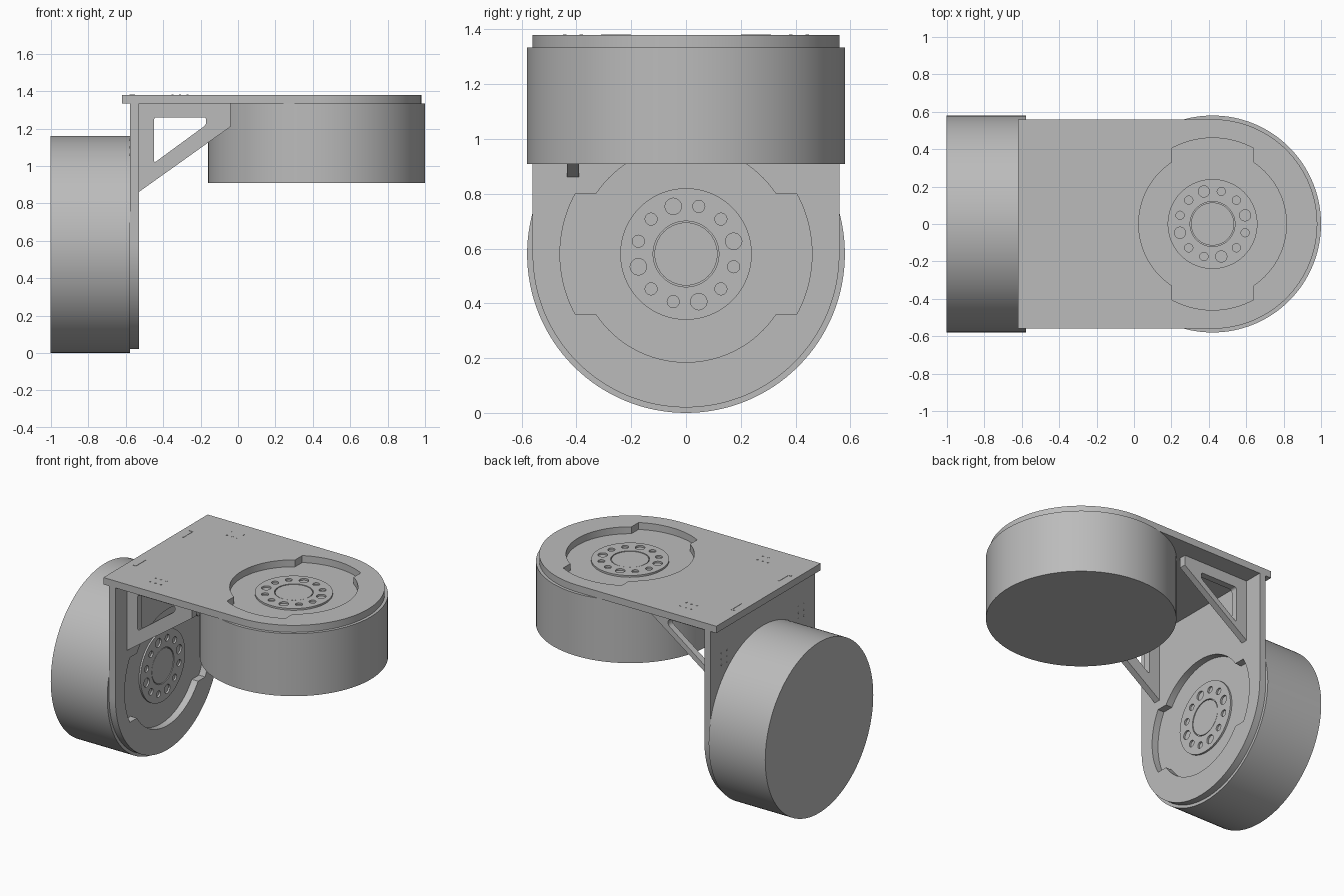
import bpy
import math
from mathutils import Matrix, Vector

cube = bpy.data.objects.get("Cube")
if cube:
    bpy.data.objects.remove(cube, do_unlink=True)

grey = bpy.data.materials.new("plain grey")
grey.use_nodes = True
COLOUR = (0.5, 0.5, 0.5, 1)
grey.diffuse_color = COLOUR
grey.node_tree.nodes["Principled BSDF"].inputs["Base Color"].default_value = COLOUR


def arc(r, a0, a1, n, cx=0, cy=0):
    angles = [math.radians(a0 + (a1 - a0) * i / n) for i in range(n + 1)]
    return [(cx + r * math.cos(a), cy + r * math.sin(a)) for a in angles]


def circle(r, n=96, cx=0, cy=0):
    return arc(r, 0, 360, n, cx, cy)[:-1]


def rounded(points, r):
    # replace each corner by a short curve
    out = []
    for i, p in enumerate(points):
        p = Vector(p)
        a = p + (Vector(points[i - 1]) - p).normalized() * r
        b = p + (Vector(points[(i + 1) % len(points)]) - p).normalized() * r
        for k in range(6):
            t = k / 5
            out.append(tuple(a * (1 - t) ** 2 + p * 2 * t * (1 - t) + b * t * t))
    return out


def slab(name, loops, low, high, frame):
    # extrude an outline with holes along the frame's third axis
    curve = bpy.data.curves.new(name, 'CURVE')
    curve.dimensions = '2D'
    curve.fill_mode = 'BOTH'
    curve.extrude = (high - low) / 2
    for loop in loops:
        spline = curve.splines.new('POLY')
        spline.points.add(len(loop) - 1)
        for point, (u, v) in zip(spline.points, loop):
            point.co = (u, v, 0, 1)
        spline.use_cyclic_u = True
    curve.materials.append(grey)
    obj = bpy.data.objects.new(name, curve)
    bpy.context.collection.objects.link(obj)
    obj.matrix_world = frame @ Matrix.Translation((0, 0, (low + high) / 2))
    bpy.ops.object.select_all(action='DESELECT')
    obj.select_set(True)
    bpy.context.view_layer.objects.active = obj
    bpy.ops.object.convert(target='MESH')
    bpy.ops.object.mode_set(mode='EDIT')
    bpy.ops.mesh.select_all(action='SELECT')
    bpy.ops.mesh.remove_doubles(threshold=0.00001)
    bpy.ops.mesh.normals_make_consistent(inside=False)
    bpy.ops.object.mode_set(mode='OBJECT')
    bpy.ops.object.shade_smooth_by_angle(angle=math.radians(30))
    return bpy.context.object


def frame(u, v, w, origin):
    m = Matrix((u, v, w)).transposed().to_4x4()
    m.translation = origin
    return m


THICK = 0.047
top = frame((1, 0, 0), (0, 1, 0), (0, 0, 1), (0.42, 0, 1.333))
wall = frame((0, 0, -1), (0, 1, 0), (1, 0, 0), (-0.577, 0, 0.58))

# opening around the rotor: a circle with a wider lobe on each side
lobe = math.degrees(math.acos(0.22 / 0.395))
wide = math.degrees(math.acos(0.22 / 0.46))
opening = []
for turn in (0, 180):
    opening += arc(0.395, turn - lobe, turn + lobe, 32)
    opening += arc(0.46, turn + wide, turn + 180 - wide, 24)

# rotor ring with bolt holes, every third one larger
ring = [circle(0.24), circle(0.12, 64)]
for i in range(12):
    a = math.radians(30 * i + 15)
    ring.append(circle(0.03 if i % 3 == 0 else 0.022, 20,
                       0.18 * math.cos(a), 0.18 * math.sin(a)))

# two identical joints: motor, rounded plate and rotor ring
for label, place, back in (("top", top, -1.04), ("wall", wall, -0.753)):
    slab(label + "_motor", [circle(0.58, 128)], -0.425, 0, place)
    outline = arc(0.56, -90, 90, 64) + [(back, 0.56), (back, -0.56)]
    slab(label + "_plate", [outline, opening], 0, THICK, place)
    slab(label + "_rotor_ring", ring, -0.001, 0.012, place)
    slab(label + "_rotor_hub", [circle(0.115, 64)], -0.001, 0.01, place)

# gussets under the plate, the rear one with a slimmer brace
for label, y, foot in (("front", -0.4125, 0.86), ("rear", 0.4125, 0.915)):
    side = frame((1, 0, 0), (0, 0, 1), (0, -1, 0), (0, y, 0))
    outer = [(-0.531, foot), (-0.04, foot + 0.35), (-0.04, 1.334), (-0.531, 1.334)]
    hole = [(-0.45, 1.015), (-0.17, 1.22), (-0.17, 1.26), (-0.45, 1.26)]
    slab(label + "_gusset", [outer, rounded(hole, 0.018)], -0.0225, 0.0225, side)

# thin tabs and screw heads on the outer faces
for s in (-1, 1):
    def strip(u0, u1, v0, v1):
        return [(u0, s * v0), (u1, s * v0), (u1, s * v1), (u0, s * v1)]
    slab("tab", [strip(-0.98, -0.97, 0.2, 0.31)], THICK - 0.002, THICK + 0.002, top)
    slab("tab_end", [strip(-1.0, -0.98, 0.3, 0.31)], THICK - 0.002, THICK + 0.002, top)
    dots = [(i * 0.04, s * 0.4125 + j * 0.03) for i in (-1, 0, 1) for j in (-1, 1)]
    slab("top_screws", [circle(0.006, 10, u - 0.73, v) for u, v in dots],
         THICK - 0.002, THICK + 0.002, top)
    slab("wall_screws", [circle(0.006, 10, u - 0.52, v) for u, v in dots],
         -0.002, 0.002, wall)
